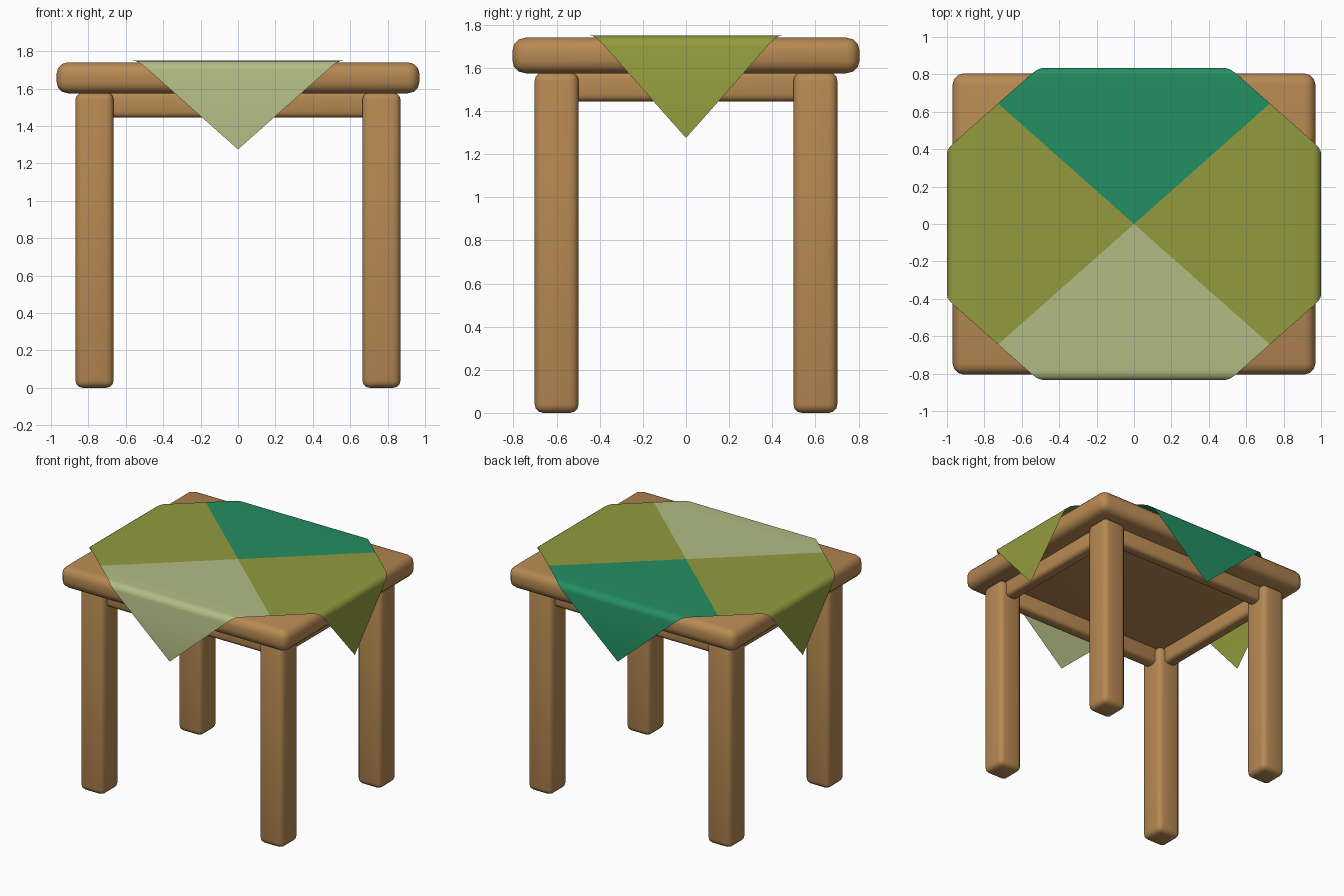
import bpy, bmesh, math

if "Cube" in bpy.data.objects:
    bpy.data.objects.remove(bpy.data.objects["Cube"])


def srgb(r, g, b):
    f = lambda c: c / 12.92 if c <= 0.04045 else ((c + 0.055) / 1.055) ** 2.4
    return tuple(f(v / 255) for v in (r, g, b)) + (1.0,)


def material(name, rgb):
    m = bpy.data.materials.new(name)
    m.diffuse_color = srgb(*rgb)
    m.use_nodes = True
    m.node_tree.nodes["Principled BSDF"].inputs["Base Color"].default_value = m.diffuse_color
    return m


wood = material("warm_wood", (183, 137, 83))
pale = material("pale_sage", (178, 188, 133))
olive = material("olive_green", (146, 155, 62))
green = material("deep_green", (36, 142, 98))


def finish(ob, angle):
    bpy.ops.object.select_all(action='DESELECT')
    ob.select_set(True)
    bpy.context.view_layer.objects.active = ob
    bpy.ops.object.shade_smooth_by_angle(angle=math.radians(angle))


def rounded_box(name, lo, hi, radius, segments=3):
    """Box between two corners with rounded edges."""
    bm = bmesh.new()
    bmesh.ops.create_cube(bm, size=1)
    for v in bm.verts:
        for i in range(3):
            v.co[i] = hi[i] if v.co[i] > 0 else lo[i]
    bmesh.ops.bevel(bm, geom=bm.edges[:], offset=radius, segments=segments,
                    profile=0.5, affect='EDGES')
    me = bpy.data.meshes.new(name)
    bm.to_mesh(me)
    bm.free()
    ob = bpy.data.objects.new(name, me)
    bpy.context.collection.objects.link(ob)
    me.materials.append(wood)
    finish(ob, 60)
    return ob


# Table top
rounded_box("table_top", (-0.97, -0.805, 1.575), (0.97, 0.805, 1.74), 0.06)

# Four legs
for sx, nx in ((-1, "left"), (1, "right")):
    for sy, ny in ((-1, "front"), (1, "back")):
        cx, cy = sx * 0.767, sy * 0.6
        rounded_box(f"{ny}_{nx}_leg", (cx - 0.102, cy - 0.102, 0),
                    (cx + 0.102, cy + 0.102, 1.58), 0.04)

# Rails between the legs
for s, n in ((-1, "front"), (1, "back")):
    rounded_box(n + "_rail", (-0.70, s * 0.6 - 0.05, 1.445),
                (0.70, s * 0.6 + 0.05, 1.585), 0.03)
for s, n in ((-1, "left"), (1, "right")):
    rounded_box(n + "_rail", (s * 0.767 - 0.05, -0.53, 1.445),
                (s * 0.767 + 0.05, 0.53, 1.585), 0.03)

# Tablecloth: diamond sheet folded over the four table edges
TOP, R, DROP, STEPS = 1.75, 0.05, 0.425, 4
FLAT_X, FLAT_Y = 0.95, 0.785
ARC = R * math.pi / 2
HALF_X, HALF_Y = FLAT_X + ARC + DROP, FLAT_Y + ARC + DROP


def fold(s, flat):
    """Distance along the cloth -> (outward distance, height)."""
    if s <= flat:
        return s, TOP
    if s <= flat + ARC:
        a = (s - flat) / R
        return flat + R * math.sin(a), TOP - R * (1 - math.cos(a))
    return flat + R, TOP - R - (s - flat - ARC)


bm = bmesh.new()
panels = (((0, -1), 0), ((1, 0), 1), ((-1, 0), 1), ((0, 1), 2))
for (dx, dy), mat in panels:
    along, across, flat = ((HALF_X, HALF_Y, FLAT_X) if dx
                           else (HALF_Y, HALF_X, FLAT_Y))
    stops = [0, along / 2] + [flat + ARC * i / STEPS for i in range(STEPS + 1)] + [along]
    prev = None
    for s in stops:
        out, z = fold(s, flat)
        w = across * min(s / along, 1 - s / along)
        sides = (-w, w) if w > 1e-6 else (0,)
        row = [bm.verts.new((dx * out - dy * t, dy * out + dx * t, z)) for t in sides]
        if prev:
            bm.faces.new([prev[0]] + row + prev[:0:-1]).material_index = mat
        prev = row
bmesh.ops.remove_doubles(bm, verts=bm.verts[:], dist=1e-4)
me = bpy.data.meshes.new("tablecloth")
bm.to_mesh(me)
bm.free()
for m in (pale, olive, green):
    me.materials.append(m)
cloth = bpy.data.objects.new("tablecloth", me)
bpy.context.collection.objects.link(cloth)
finish(cloth, 40)
